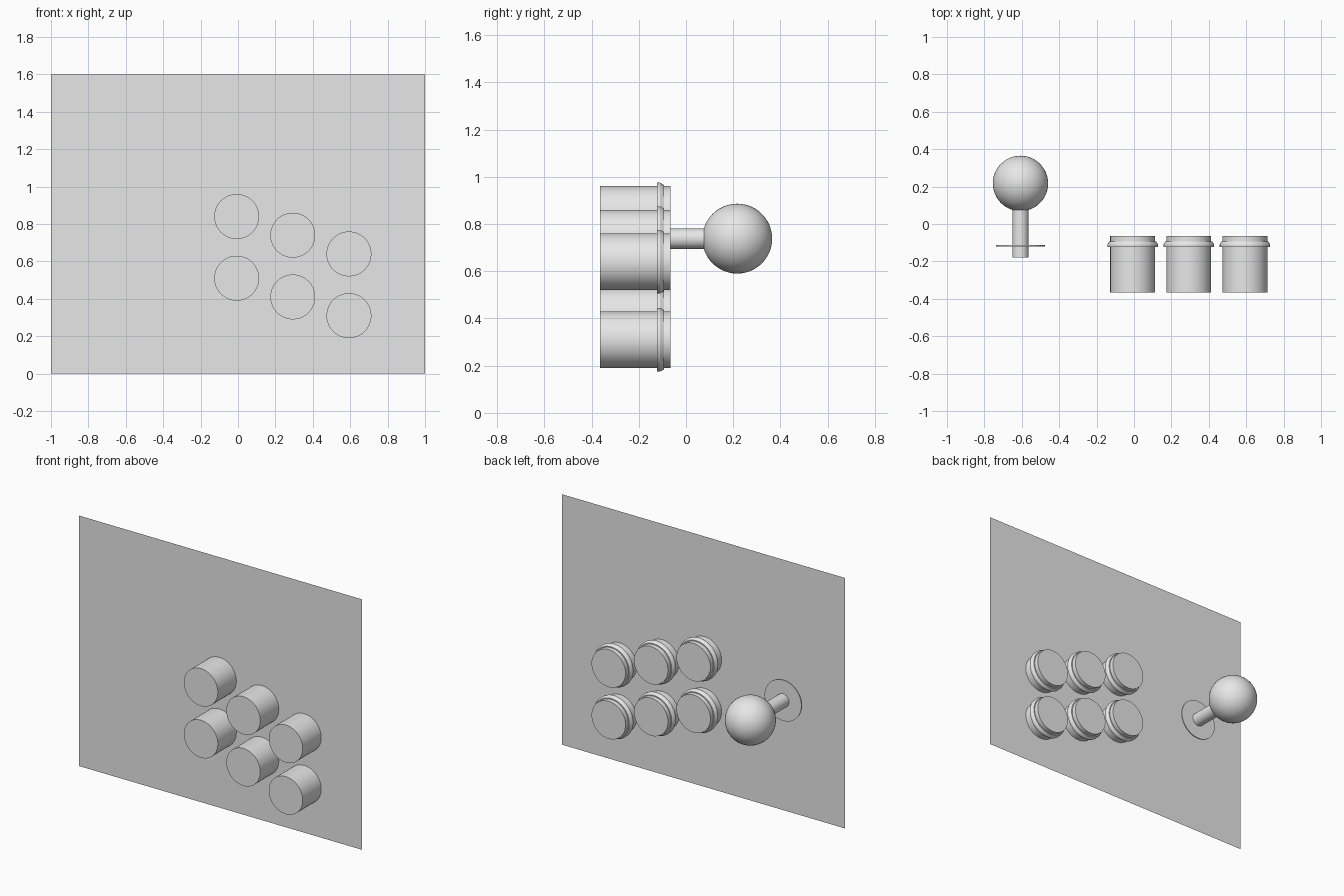
import bpy
import math
from mathutils import Matrix

cube = bpy.data.objects.get("Cube")
if cube:
    bpy.data.objects.remove(cube, do_unlink=True)

grey = bpy.data.materials.new("plain grey")
grey.use_nodes = True
colour = (0.8, 0.8, 0.8, 1)
grey.diffuse_color = colour
grey.node_tree.nodes["Principled BSDF"].inputs["Base Color"].default_value = colour

SIDES = 64
PANEL_Y = -0.178
STICK_X, STICK_Z = -0.607, 0.738


def finish(obj, name):
    obj.name = name
    obj.data.name = name
    obj.data.materials.append(grey)
    bpy.ops.object.shade_smooth_by_angle(angle=math.radians(35))
    return obj


def rod(name, x, z, radius, y0, y1):
    """Cylinder lying along y."""
    bpy.ops.mesh.primitive_cylinder_add(
        vertices=SIDES, radius=radius, depth=y1 - y0,
        location=(x, (y0 + y1) / 2, z), rotation=(math.pi / 2, 0, 0))
    return finish(bpy.context.object, name)


def collar(name, x, z, r0, r1, y0, y1):
    """Tapered ring, wide at y0 and narrow at y1."""
    bpy.ops.mesh.primitive_cone_add(
        vertices=SIDES, radius1=r0, radius2=r1, depth=y1 - y0,
        location=(x, (y0 + y1) / 2, z), rotation=(-math.pi / 2, 0, 0))
    return finish(bpy.context.object, name)


# Flat control panel
bpy.ops.mesh.primitive_plane_add(size=1)
panel = bpy.context.object
panel.data.transform(Matrix.Rotation(-math.pi / 2, 4, "X") @ Matrix.Diagonal((2, 1.6, 1, 1)))
panel.location = (0, PANEL_Y, 0.8)
finish(panel, "control_panel")

# Two stepped rows of push buttons
for row, z_start in (("upper", 0.84), ("lower", 0.51)):
    for i in range(3):
        x, z = -0.007 + 0.3 * i, z_start - 0.1 * i
        rod(f"{row}_button_{i + 1}", x, z, 0.12, -0.365, -0.065)
        collar(f"{row}_button_rim_{i + 1}", x, z, 0.135, 0.126, -0.11, -0.094)
        rod(f"{row}_button_flange_{i + 1}", x, z, 0.135, -0.123, -0.11)

# Joystick: shaft, dust washer and ball top
rod("joystick_shaft", STICK_X, STICK_Z, 0.043, PANEL_Y, 0.1)
rod("joystick_washer", STICK_X, STICK_Z, 0.13, -0.119, -0.112)
bpy.ops.mesh.primitive_uv_sphere_add(
    segments=48, ring_count=24, radius=0.148,
    location=(STICK_X, 0.217, STICK_Z), rotation=(math.pi / 2, 0, 0))
finish(bpy.context.object, "joystick_ball")
